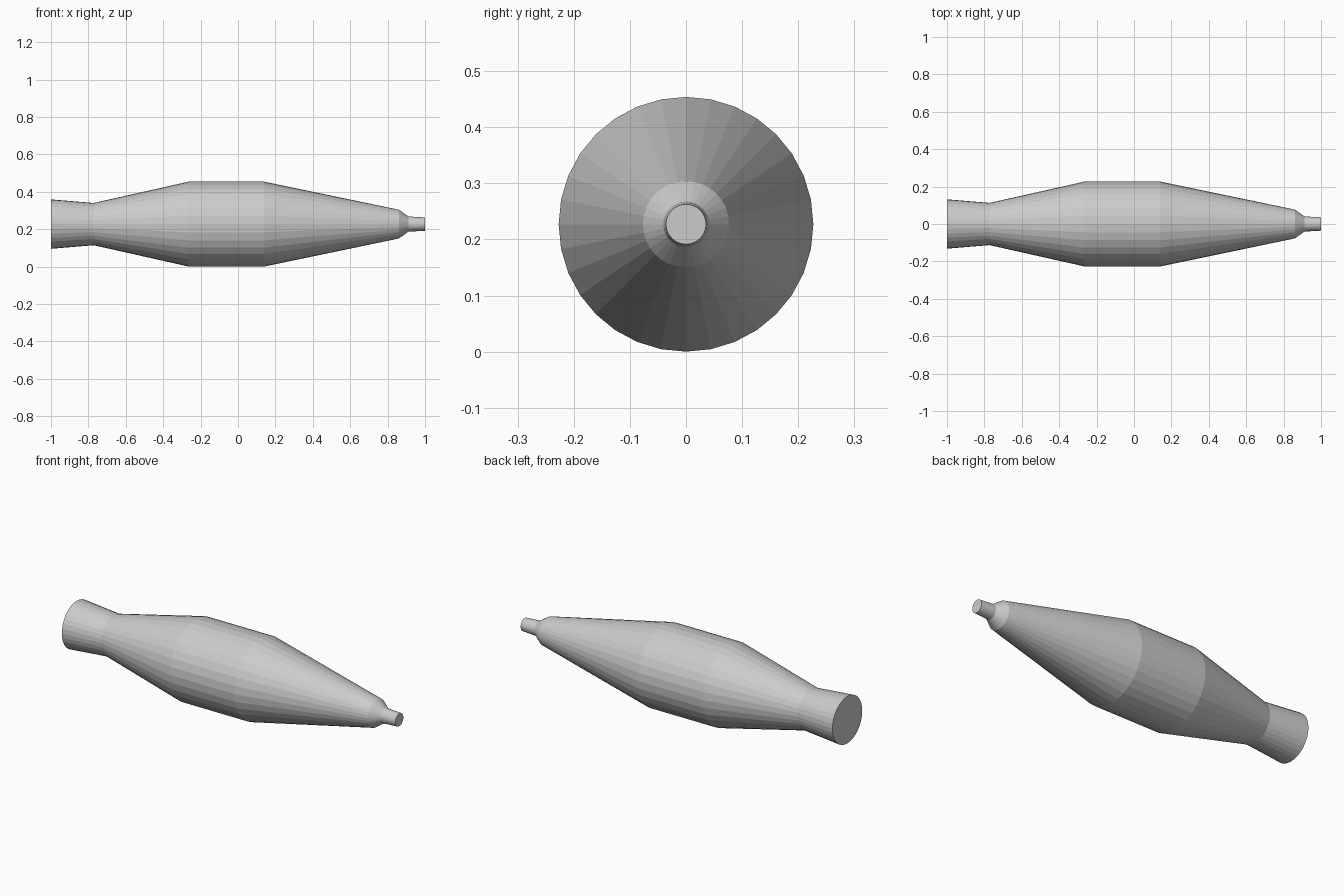
import bpy, bmesh
from math import cos, sin, tau

if "Cube" in bpy.data.objects:
    bpy.data.objects.remove(bpy.data.objects["Cube"])

SIDES = 32
AXIS_Z = 0.227

# Profile along the x axis: (x, radius)
PROFILE = [(-1.0, 0.132), (-0.772, 0.113), (-0.264, 0.227), (0.14, 0.227),
           (0.86, 0.077), (0.912, 0.0405), (1.0, 0.0357)]


def lathe(name, profile):
    """Turn a profile around the x axis, with closed flat ends."""
    bm = bmesh.new()
    rings = [[bm.verts.new((x, r * cos(tau * i / SIDES),
                            AXIS_Z + r * sin(tau * i / SIDES)))
              for i in range(SIDES)] for x, r in profile]
    for a, b in zip(rings, rings[1:]):
        for i in range(SIDES):
            j = (i + 1) % SIDES
            bm.faces.new((a[i], a[j], b[j], b[i]))
    bm.faces.new(rings[0])
    bm.faces.new(rings[-1])
    bmesh.ops.recalc_face_normals(bm, faces=bm.faces)
    mesh = bpy.data.meshes.new(name)
    bm.to_mesh(mesh)
    bm.free()
    obj = bpy.data.objects.new(name, mesh)
    bpy.context.collection.objects.link(obj)
    return obj


# Flared tail, swollen body, tapered nose and narrow tip in one turned piece
lathe("tapered_body", PROFILE)
